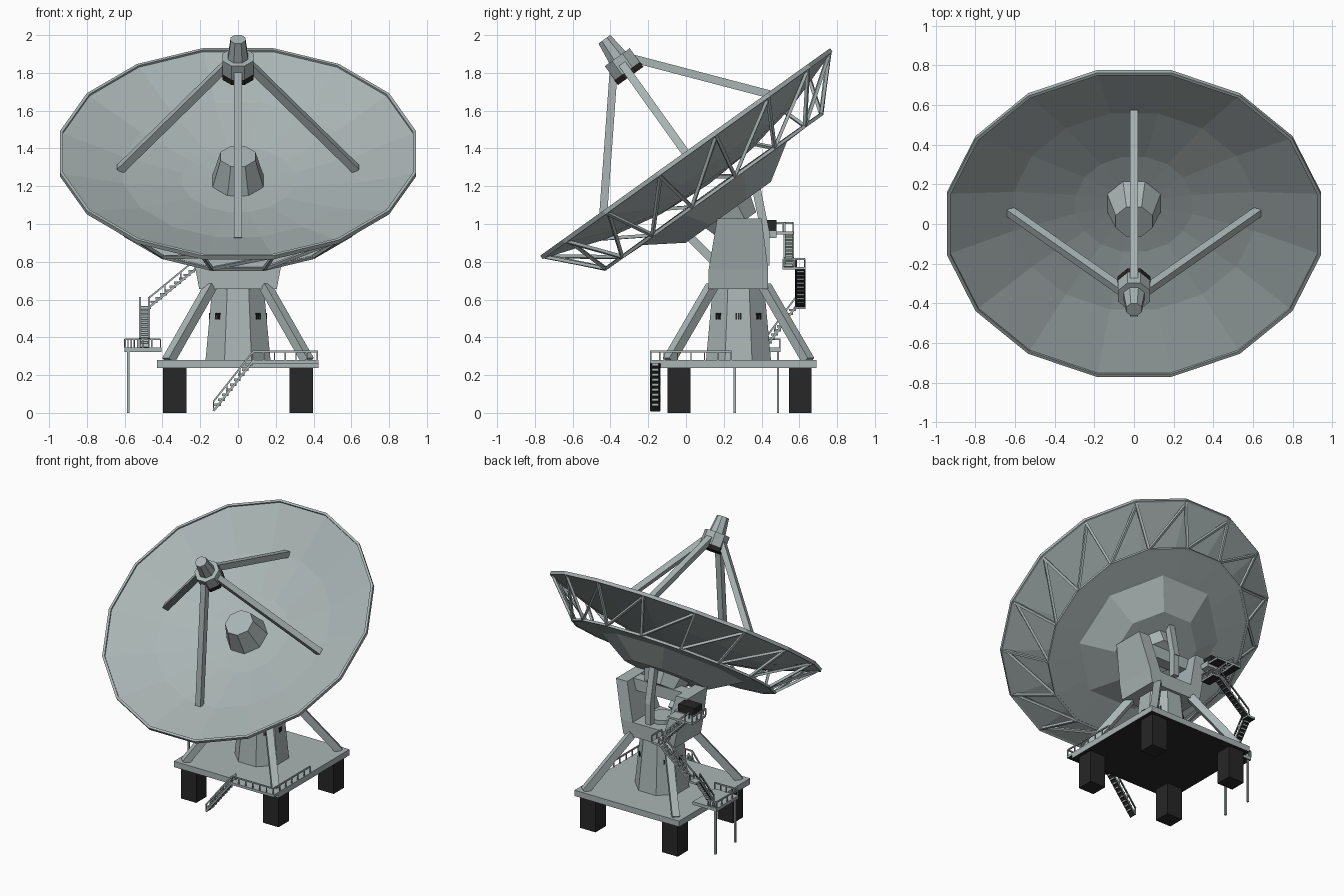
import bpy, bmesh, math
from mathutils import Vector, Matrix

if "Cube" in bpy.data.objects:
    bpy.data.objects.remove(bpy.data.objects["Cube"])

def material(name, c):
    m = bpy.data.materials.new(name)
    m.diffuse_color = (*c, 1)
    m.use_nodes = True
    m.node_tree.nodes["Principled BSDF"].inputs["Base Color"].default_value = m.diffuse_color
    return m

GREY = material("pale_grey_paint", (0.40, 0.46, 0.455))
DARK = material("dark_grey", (0.02, 0.02, 0.02))
I = Matrix.Identity(4)

def finish(bm, name, mat=GREY, M=I, dark_under=False):
    bmesh.ops.recalc_face_normals(bm, faces=bm.faces)
    me = bpy.data.meshes.new(name)
    me.materials.append(mat)
    if dark_under:
        me.materials.append(DARK)
        for f in bm.faces:
            f.normal_update()
            f.material_index = int(f.normal.z < -0.5)
    bm.to_mesh(me)
    bm.free()
    ob = bpy.data.objects.new(name, me)
    ob.matrix_world = M
    bpy.context.collection.objects.link(ob)
    return ob

def add_hull(bm, pts):
    vs = [bm.verts.new(p) for p in pts]
    for f in ((0, 1, 3, 2), (4, 5, 7, 6), (0, 1, 5, 4), (2, 3, 7, 6), (0, 2, 6, 4), (1, 3, 7, 5)):
        bm.faces.new([vs[i] for i in f])

def add_box(bm, x0, x1, y0, y1, z0, z1):
    add_hull(bm, [(x, y, z) for z in (z0, z1) for y in (y0, y1) for x in (x0, x1)])

def add_bar(bm, p, q, w, d=None):
    p, q = Vector(p), Vector(q)
    t = (q - p).normalized()
    s = t.cross(Vector((0, 0, 1)))
    s = s.normalized() if s.length > 0.01 else Vector((1, 0, 0))
    n = s.cross(t)
    d = d or w
    add_hull(bm, [e + s * a * w / 2 + n * b * d / 2 for e in (p, q) for a in (-1, 1) for b in (-1, 1)])

def box(name, *dims, mat=GREY, under=False):
    bm = bmesh.new()
    add_box(bm, *dims)
    return finish(bm, name, mat, dark_under=under)

def bars(name, items, w, d=None, mat=GREY, M=I):
    bm = bmesh.new()
    for p, q in items:
        add_bar(bm, p, q, w, d)
    return finish(bm, name, mat, M)

def lathe(name, profile, n, mat=GREY, M=I):
    bm = bmesh.new()
    rings = []
    for r, z in profile:
        rings.append([bm.verts.new((r * math.cos((i + .5) * math.tau / n),
                                    r * math.sin((i + .5) * math.tau / n), z)) for i in range(n)])
    for a, b in zip(rings, rings[1:]):
        for i in range(n):
            j = (i + 1) % n
            bm.faces.new((a[i], a[j], b[j], b[i]))
    bmesh.ops.remove_doubles(bm, verts=bm.verts, dist=1e-5)
    bmesh.ops.dissolve_degenerate(bm, edges=bm.edges, dist=1e-5)
    return finish(bm, name, mat, M)

def add_rail(bm, p, q, h=0.045, n=4):
    p, q, up = Vector(p), Vector(q), Vector((0, 0, h))
    add_bar(bm, p + up, q + up, 0.009)
    for i in range(n + 1):
        a = p.lerp(q, i / n)
        add_bar(bm, a, a + up, 0.007)

def rails(name, segs, n=4):
    bm = bmesh.new()
    for p, q in segs:
        add_rail(bm, p, q, n=n)
    finish(bm, name)

def stair(name, p, q, w=0.052):
    p, q = Vector(p), Vector(q)
    t = (q - p).normalized()
    s = t.cross(Vector((0, 0, 1))).normalized() * w / 2
    bm = bmesh.new()
    add_bar(bm, p, q, w, 0.012)
    for i in range(1, 10):
        c = p.lerp(q, i / 10)
        add_box(bm, c.x - .018, c.x + .018, c.y - .018, c.y + .018, c.z, c.z + .012)
    for k in (-.9, .9):
        add_rail(bm, p + s * k, q + s * k, 0.05, 3)
    finish(bm, name, dark_under=True)

# ---- dish, in its own tilted frame (rim plane at local z = 0)
TILT = Matrix.Translation((0, 0, 1.375)) @ Matrix.Rotation(math.radians(35.6), 4, 'X')
R, DEPTH = 0.955, 0.19
bowl = lambda r: -DEPTH * (1 - (r / R) ** 2)
radii = [0, 0.3, 0.62, R]
lathe("dish_bowl", [(r, bowl(r)) for r in radii] + [(r, bowl(r) - .014) for r in radii[::-1]], 16, M=TILT)
lathe("dish_rim", [(.945, .008), (.962, .008), (.962, -.016), (.945, -.016), (.945, .008)], 16, M=TILT)
lathe("back_plate", [(0, -.235), (.715, -.24), (.715, -.255), (.5, -.262), (0, -.262)], 16, M=TILT)
lathe("back_cone", [(0, -.25), (.52, -.255), (.30, -.385), (0, -.385)], 8, M=TILT)
lathe("dish_mount", [(0, -.38), (.16, -.38), (.13, -.47), (0, -.47)], 8, M=TILT)
lathe("centre_hub", [(0, -.19), (.148, -.19), (.10, -.02), (0, -.02)], 8, M=TILT)

def ring_pt(r, i, z):
    a = (i + .5) * math.tau / 16
    return (r * math.cos(a), r * math.sin(a), z)

truss = []
for i in range(16):
    b = ring_pt(.715, i, -.25)
    truss += [(b, ring_pt(.945, i, -.012)), (b, ring_pt(.93, i + 1, -.02)), (b, ring_pt(.715, i + 1, -.25))]
bars("back_truss", truss, .017, M=TILT)

# ---- feed and its four legs
bars("feed_legs", [((.06 * c, .06 * s, .575), (.625 * c, .625 * s, -.105))
                   for c, s in ((1, 0), (-1, 0), (0, 1), (0, -1))], .042, M=TILT)
lathe("feed_housing", [(0, .53), (.088, .53), (.088, .625), (0, .625)], 8, M=TILT)
lathe("feed_skirt", [(0, .503), (.09, .503), (.09, .535), (0, .535)], 8, DARK, TILT)
lathe("feed_cap", [(0, .62), (.058, .62), (.042, .742), (0, .742)], 8, M=TILT)

# ---- base slab, piers and tower
CY = 0.278
box("base_slab", -.428, .425, CY - .413, CY + .413, .237, .28, under=True)
for sx in (-1, 1):
    for y0 in (-.097, .545):
        box("pier", sx * .335 - .063, sx * .335 + .063, y0, y0 + .12, 0, .24, mat=DARK)
TOWER = Matrix.Translation((0, CY, 0))
lathe("tower", [(0, .28), (.186, .28), (.148, .66), (0, .66)], 8, M=TOWER)
bars("tower_braces", [((sx * .37, CY + sy * .37, .275), (sx * .145, CY + sy * .14, .67))
                      for sx in (-1, 1) for sy in (-1, 1)], .05)
for a in (0, 45, 135, 180, 225, 315):
    bm = bmesh.new()
    for k in (-1, 0, 1):
        add_box(bm, .146, .154, k * .013 - .004, k * .013 + .004, .495, .528)
    finish(bm, "tower_vent", DARK, TOWER @ Matrix.Rotation(math.radians(a), 4, 'Z'))

# ---- yoke that carries the dish
bm = bmesh.new()
Y0, Y1 = .12, .435
add_hull(bm, [(sx * x, y, z) for x, z in ((.205, .655), (.225, .76)) for y in (Y0, Y1) for sx in (-1, 1)])
for s in (-1, 1):
    add_hull(bm, [(s * x, y, z) for z, xs, ys in ((.76, (.13, .225), (Y0, Y1)), (1.03, (.20, .29), (.165, .40)))
                  for y in ys for x in xs])
finish(bm, "yoke")
lathe("turntable", [(0, .75), (.09, .75), (.09, .79), (0, .79)], 12, M=TOWER)
bars("elevation_axle", [((-.24, .285, .985), (.24, .285, .985))], .085)
bars("dish_struts", [((0, .16, .79), (0, .0, .95)), ((0, .42, .78), (0, .42, .95)),
                     ((0, .425, .93), (0, .37, 1.2))], .045)

# ---- front stair, walkway and railings
stair("front_stair", (-.13, -.163, .01), (.08, -.163, .275))
box("front_walkway", .07, .425, -.19, -.13, .262, .28, under=True)
rails("base_railing", [((.08, -.187, .28), (.42, -.187, .28)), ((.42, -.187, .28), (.42, .24, .28))], 6)

# ---- side landing and the stairs climbing to the yoke
box("side_landing", -.6, -.405, .245, .5, .322, .345, under=True)
bars("landing_posts", [((-.582, y, 0), (-.582, y, .33)) for y in (.257, .487)], .013)
rails("landing_railing", [((-.597, .25, .345), (-.597, .497, .345)), ((-.597, .25, .345), (-.41, .25, .345)),
                          ((-.6, .497, .345), (-.53, .497, .345))])
stair("lower_stair", (-.495, .42, .345), (-.495, .58, .56))
box("turn_landing", -.525, -.46, .575, .632, .55, .565, under=True)
stair("middle_stair", (-.47, .606, .56), (-.22, .606, .765))
box("upper_landing", -.23, -.16, .51, .632, .758, .772, under=True)
rails("upper_landing_railing", [((-.162, .515, .77), (-.162, .63, .77))], 2)
stair("upper_stair", (-.21, .545, .77), (-.39, .545, .955))
box("yoke_platform", -.45, -.25, .41, .57, .945, .96, under=True)
rails("yoke_platform_railing", [((-.447, .41, .96), (-.447, .567, .96))], 3)
box("drive_box", -.40, -.27, .385, .478, .962, 1.02, mat=DARK)
box("drive_bracket", -.38, -.24, .375, .48, .925, .965)
